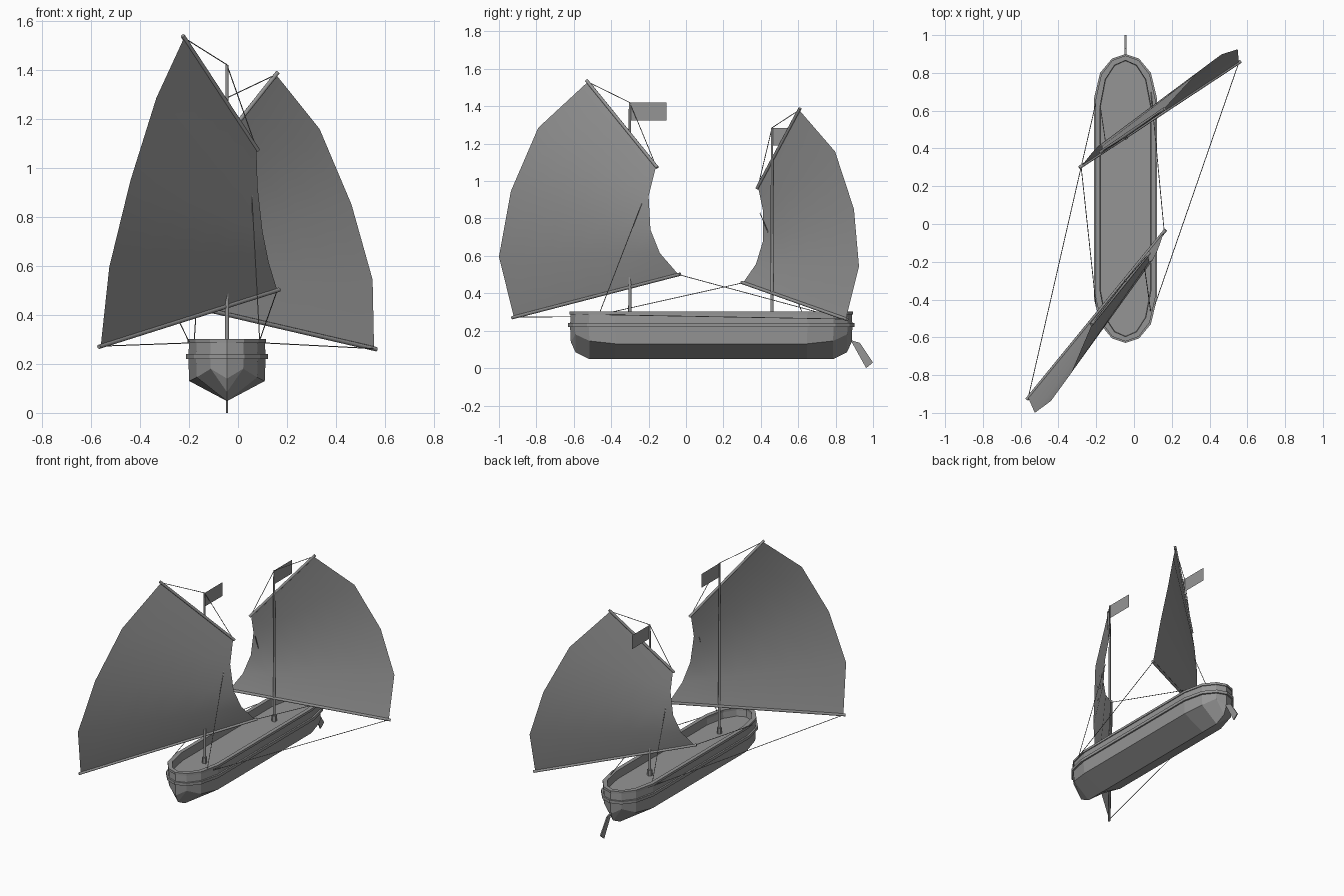
import bpy, bmesh
from mathutils import Vector

cube = bpy.data.objects.get("Cube")
if cube:
    bpy.data.objects.remove(cube, do_unlink=True)

grey = bpy.data.materials.new("plain_grey")
grey.use_nodes = True
COLOUR = (0.3, 0.3, 0.3, 1)
grey.diffuse_color = COLOUR
grey.node_tree.nodes["Principled BSDF"].inputs["Base Color"].default_value = COLOUR

CX = -0.045            # hull centre line
BOW, STERN = -0.63, 0.90
HALF = 0.168           # half beam at the rubbing rail
QUARTER = [(1, 0.24), (0.8, 0.1), (0.43, 0.025), (0, 0)]


def finish(name, bm, solid=True):
    if solid:
        bmesh.ops.remove_doubles(bm, verts=bm.verts, dist=0.0005)
        bmesh.ops.recalc_face_normals(bm, faces=bm.faces)
    mesh = bpy.data.meshes.new(name)
    bm.to_mesh(mesh)
    bm.free()
    mesh.materials.append(grey)
    obj = bpy.data.objects.new(name, mesh)
    bpy.context.collection.objects.link(obj)
    return obj


def outline(inset, z):
    """Closed plan curve of the hull, moved inwards by inset."""
    half = HALF - inset
    bow = [(x * half, BOW + inset + d) for x, d in QUARTER]
    stern = [(x * half, STERN - inset - d) for x, d in QUARTER]
    side = bow[::-1] + stern
    loop = side + [(-x, y) for x, y in side[-2:0:-1]]
    return [Vector((CX + x, y, z)) for x, y in loop]


def loft(name, rings, closed=False, cap_end=False):
    bm = bmesh.new()
    rows = [[bm.verts.new(p) for p in ring] for ring in rings]
    if closed:
        rows.append(rows[0])
    n = len(rows[0])
    for a, b in zip(rows, rows[1:]):
        for i in range(n):
            j = (i + 1) % n
            bm.faces.new((a[i], a[j], b[j], b[i]))
    if cap_end:
        bm.faces.new(rows[-1])
    return finish(name, bm)


def band(name, outer, inner, low, high):
    loft(name, [outline(outer, low), outline(outer, high),
                outline(inner, high), outline(inner, low)], closed=True)


# Hull: V bottom rising to the ends, flat sides, bulwark and sunken deck
chine = outline(0.014, 0.13)
keel = outline(0.014, 0.048)
for c, k in zip(chine, keel):
    ratio = abs(c.x - CX) / (HALF - 0.014)
    k.x = CX
    if ratio < 0.1:
        c.z, k.z = 0.14, 0.14
    elif ratio < 0.5:
        c.z, k.z = 0.18, 0.085
    elif ratio < 0.9:
        c.z = 0.145
loft("hull", [keel, chine, outline(0.01, 0.23), outline(0.014, 0.29),
              outline(0.03, 0.29), outline(0.036, 0.245)], cap_end=True)
band("rubbing_rail", 0, 0.02, 0.22, 0.24)
band("bulwark_cap", 0.008, 0.034, 0.286, 0.302)


def rod(name, a, b, radius, sides=8, tip=None):
    a, b = Vector(a), Vector(b)
    bm = bmesh.new()
    bmesh.ops.create_cone(bm, cap_ends=True, segments=sides, radius1=radius,
                          radius2=tip or radius, depth=(b - a).length)
    obj = finish(name, bm)
    obj.location = (a + b) / 2
    obj.rotation_euler = (b - a).to_track_quat("Z", "Y").to_euler()
    for p in obj.data.polygons:
        p.use_smooth = len(p.vertices) == 4 and sides > 6
    return obj


def sheet(name, luff, leech, columns=6):
    """Ruled cloth between two edge curves."""
    bm = bmesh.new()
    rows = []
    for a, b in zip(luff, leech):
        a, b = Vector(a), Vector(b)
        rows.append([bm.verts.new(a.lerp(b, i / columns)) for i in range(columns + 1)])
    for r, s in zip(rows, rows[1:]):
        for i in range(columns):
            f = bm.faces.new((r[i], r[i + 1], s[i + 1], s[i]))
            f.smooth = columns > 1
    return finish(name, bm, solid=False)


def extended(a, b, extra=0.012):
    a, b = Vector(a), Vector(b)
    d = (b - a).normalized() * extra
    return a - d, b + d


def rig(label, mast_y, mast_top, luff, leech, anchors, stay):
    """Mast, flag, spars, sail and ropes of one mast."""
    top = Vector((CX, mast_y, mast_top))
    rod(label + "_mast_step", (CX, mast_y, 0.24), (CX, mast_y, 0.285), 0.016, 6)
    rod(label + "_mast", (CX, mast_y, 0.24), top, 0.009, 8, 0.006)
    back = Vector((0, 0.195, 0))
    drop = Vector((0, 0, -0.095))
    sheet(label + "_flag", [top, top + drop], [top + back, top + back + drop], 1)
    sheet(label + "_sail", luff, leech)
    rod(label + "_gaff", *extended(luff[0], leech[0]), 0.009)
    rod(label + "_boom", *extended(luff[-1], leech[-1]), 0.009)
    lines = {"peak_rope": (top, leech[0]), "throat_rope": (top, luff[0]),
             "tack_rope": (luff[-1], anchors[0]), "sheet_rope": (leech[-1], anchors[1]),
             "stay_rope": stay}
    for part, (a, b) in lines.items():
        rod(label + "_" + part, a, b, 0.0022, 5)


rig("fore", -0.30, 1.42,
    [(0.075, -0.16, 1.08), (0.08, -0.2, 0.92), (0.10, -0.19, 0.74),
     (0.125, -0.14, 0.615), (0.16, -0.04, 0.50)],
    [(-0.22, -0.525, 1.53), (-0.333, -0.79, 1.285), (-0.439, -0.936, 0.947),
     (-0.525, -1.0, 0.595), (-0.56, -0.92, 0.272)],
    [(0.09, 0.70, 0.30), (-0.2, 0.65, 0.285)],
    [(0.055, -0.225, 0.91), (0.088, -0.46, 0.30)])

rig("aft", 0.46, 1.285,
    [(-0.17, 0.385, 0.97), (-0.17, 0.412, 0.84), (-0.19, 0.412, 0.68),
     (-0.225, 0.374, 0.556), (-0.28, 0.305, 0.456)],
    [(0.155, 0.605, 1.38), (0.333, 0.797, 1.158), (0.463, 0.898, 0.85),
     (0.549, 0.925, 0.544), (0.555, 0.855, 0.262)],
    [(-0.2, -0.44, 0.29), (0.11, -0.43, 0.285)],
    [(-0.145, 0.395, 0.83), (-0.178, 0.62, 0.30)])

# Rudder blade hung from the stern
bm = bmesh.new()
profile = [(0.88, 0.15), (0.93, 0.135), (1.0, 0.03), (0.963, 0.0)]
face = bm.faces.new([bm.verts.new((CX - 0.004, y, z)) for y, z in profile])
ext = bmesh.ops.extrude_face_region(bm, geom=[face])
bmesh.ops.translate(bm, vec=(0.008, 0, 0),
                    verts=[v for v in ext["geom"] if isinstance(v, bmesh.types.BMVert)])
finish("rudder", bm)
